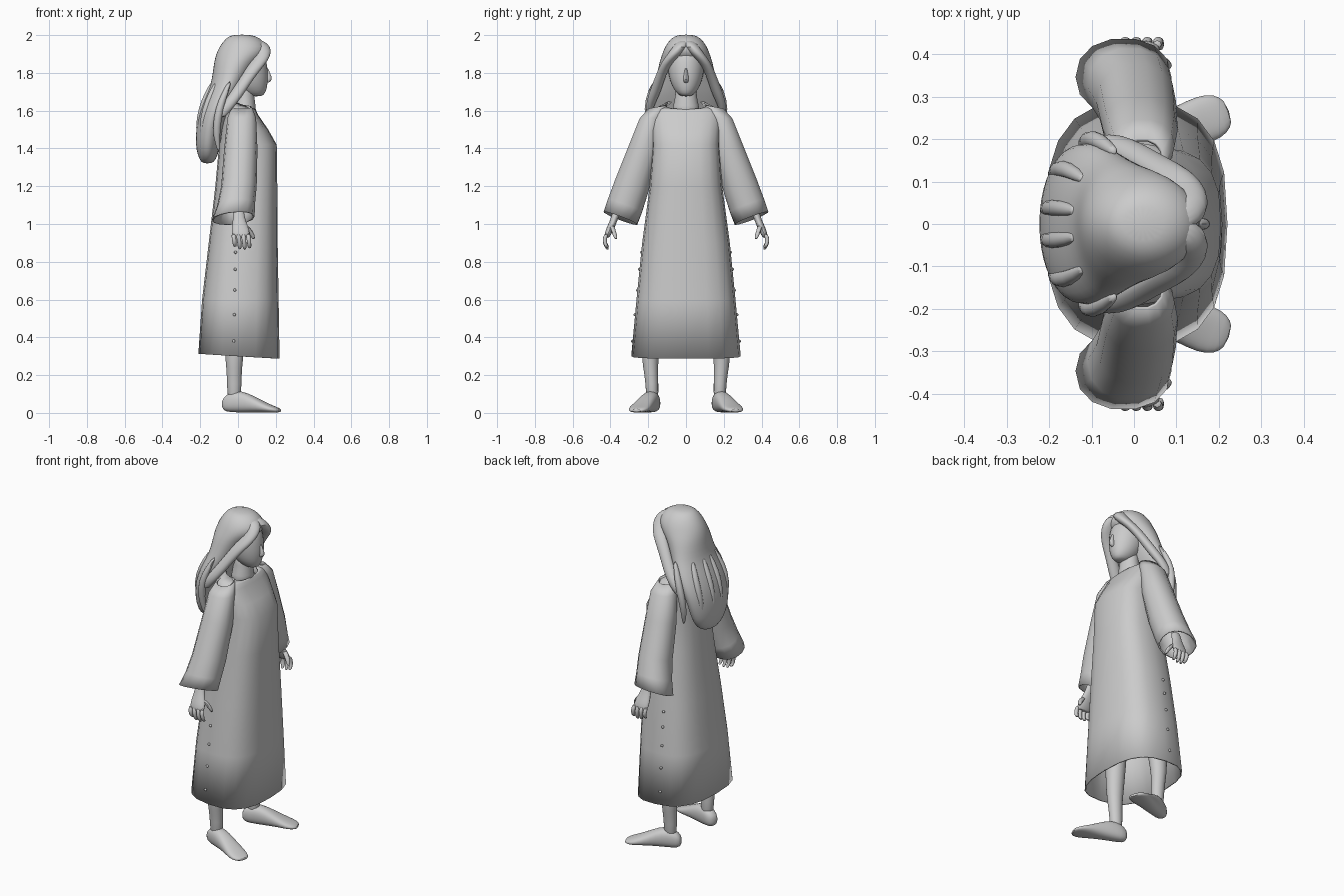
import bpy, bmesh, math
from mathutils import Vector

grey = bpy.data.materials.new("plain grey")
grey.diffuse_color = (0.6, 0.6, 0.6, 1)


def finish(name, bm, mirror=False, sub=0, thick=0, angle=50):
    bmesh.ops.recalc_face_normals(bm, faces=bm.faces)
    me = bpy.data.meshes.new(name)
    bm.to_mesh(me)
    bm.free()
    ob = bpy.data.objects.new(name, me)
    bpy.context.collection.objects.link(ob)
    me.materials.append(grey)
    if thick:
        m = ob.modifiers.new("Thickness", 'SOLIDIFY')
        m.thickness = thick
    if mirror:
        m = ob.modifiers.new("Mirror", 'MIRROR')
        m.use_axis = (False, True, False)
        m.use_mirror_merge = False
    if sub:
        m = ob.modifiers.new("Smooth", 'SUBSURF')
        m.levels = m.render_levels = sub
    bpy.ops.object.select_all(action='DESELECT')
    ob.select_set(True)
    bpy.context.view_layer.objects.active = ob
    bpy.ops.object.shade_smooth_by_angle(angle=math.radians(angle))
    return ob


def sp(v, power):
    return math.copysign(abs(v) ** (2 / power), v)


def loft(bm, sections, n=16, power=2.0, caps=True):
    """Skin a chain of rings, each given as (centre, u axis, v axis)."""
    rings = []
    for c, u, v in sections:
        ring = []
        for i in range(n):
            a = 2 * math.pi * i / n
            p = Vector(c) + Vector(u) * sp(math.cos(a), power) + Vector(v) * sp(math.sin(a), power)
            ring.append(bm.verts.new(p))
        rings.append(ring)
    for a, b in zip(rings, rings[1:]):
        for i in range(n):
            j = (i + 1) % n
            bm.faces.new((a[i], a[j], b[j], b[i]))
    if caps:
        bm.faces.new(rings[0])
        bm.faces.new(rings[-1])


def level(cx, cy, z, rx, ry, tx=0, ty=0):
    """Roughly horizontal ring, optionally tilted."""
    return (cx, cy, z), (rx, 0, tx * rx), (0, ry, ty * ry)


def span(x0, x1, z, ry, tx=0):
    return level((x0 + x1) / 2, 0, z, (x1 - x0) / 2, ry, tx)


def part(name, sections, n=16, power=2.0, caps=True, **kw):
    bm = bmesh.new()
    loft(bm, sections, n, power, caps)
    return finish(name, bm, **kw)


# Long dress, open at hem and neck
part("dress", [span(-.21, .22, .30, .29, -.06), span(-.19, .215, .60, .262),
               span(-.155, .21, .90, .232), span(-.12, .208, 1.20, .192),
               span(-.10, .205, 1.42, .178), span(-.088, .16, 1.50, .183),
               span(-.07, .105, 1.58, .19), span(-.06, .095, 1.612, .165, -.1),
               span(-.04, .09, 1.632, .11, -.35)],
     n=20, power=2.7, caps=False, thick=.008, angle=35)

# Flared sleeves
part("sleeves", [level(.02, .15, 1.618, .045, .045, 0, -.3), level(.02, .185, 1.56, .068, .055, 0, -.1),
                 level(.015, .222, 1.40, .08, .072, 0, .3), level(.005, .288, 1.20, .086, .083, 0, .35),
                 level(-.01, .322, 1.10, .092, .085, .05, .37), level(-.025, .347, 1.03, .105, .083, .1, .375)],
     n=14, power=2.2, caps=False, thick=.008, mirror=True)

# Side buttons
bm = bmesh.new()
for z, y in ((.85, .236), (.76, .246), (.65, .257), (.52, .27), (.38, .283)):
    r = bmesh.ops.create_uvsphere(bm, u_segments=8, v_segments=6, radius=.008)
    bmesh.ops.translate(bm, verts=r["verts"], vec=(-.03 + .02 * z, y, z))
finish("buttons", bm, mirror=True)

# Legs and turned-out feet
part("legs", [level(-.02, .178, .05, .036, .034), level(-.02, .18, .16, .039, .034),
              level(-.02, .188, .24, .042, .04), level(-.02, .19, .32, .052, .047),
              level(-.01, .17, .50, .06, .06), level(0, .14, .85, .075, .075)],
     mirror=True, sub=1)
foot = [(-.083, .163, .045, .015, .02), (-.065, .165, .05, .034, .046), (-.01, .182, .062, .042, .06),
        (.05, .202, .054, .045, .053), (.11, .225, .038, .05, .036), (.17, .248, .022, .056, .021),
        (.205, .26, .016, .046, .014), (.224, .265, .012, .025, .008)]
part("feet", [((x, y, z), (-.35 * w, w, 0), (0, 0, h)) for x, y, z, w, h in foot],
     power=2.4, mirror=True, sub=1)

# Hands: palm, four curled fingers and a thumb
bm = bmesh.new()
loft(bm, [level(0, .355, 1.10, .032, .025), level(.005, .378, 1.03, .03, .02),
          level(.01, .395, .99, .045, .022), level(.015, .413, .95, .05, .02),
          level(.015, .42, .925, .044, .013)], 12)
for i, drop in enumerate((.0, -.014, -.016, -.008)):
    x = -.024 + i * .026
    loft(bm, [level(x, .42, .95, .013, .013), level(x + .003, .432, .922, .013, .012),
              level(x + .006, .428, .895 + drop / 2, .012, .011),
              level(x + .008, .412, .878 + drop, .009, .009)], 8)
loft(bm, [level(.035, .395, .995, .018, .016), level(.062, .385, .965, .017, .014),
          level(.077, .376, .94, .013, .012), level(.083, .37, .918, .008, .008)], 8)
finish("hands", bm, mirror=True, sub=1)

# Neck and head with a small pointed nose
part("neck", [level(.03, 0, 1.56, .075, .085), level(.035, 0, 1.63, .058, .068),
              level(.035, 0, 1.68, .052, .056), level(.03, 0, 1.76, .052, .056)], sub=1)
bm = bmesh.new()
loft(bm, [span(.07, .125, 1.675, .024), span(.02, .147, 1.692, .05), span(-.02, .157, 1.73, .077),
          span(-.05, .163, 1.78, .092), span(-.07, .158, 1.83, .1), span(-.07, .15, 1.88, .098),
          span(-.05, .12, 1.94, .07)], 16)
loft(bm, [level(.150, 0, 1.745, .012, .012), level(.163, 0, 1.765, .024, .017),
          level(.157, 0, 1.79, .017, .012), level(.15, 0, 1.83, .01, .007)], 8)
finish("head", bm, sub=1)

# Hair: cap flowing into a long rounded fall down the back
part("hair", [span(-.03, .07, 2.003, .04), span(-.065, .12, 1.985, .08), span(-.1, .16, 1.94, .113),
              span(-.118, .155, 1.90, .128), span(-.128, .11, 1.86, .142), span(-.135, .07, 1.80, .155),
              span(-.145, .04, 1.74, .17), span(-.172, .01, 1.68, .19), span(-.2, -.035, 1.61, .195),
              span(-.218, -.07, 1.54, .185), span(-.226, -.085, 1.46, .165),
              span(-.222, -.1, 1.39, .14), span(-.205, -.115, 1.34, .095), span(-.185, -.14, 1.32, .04)],
     n=18, sub=1)

# Parted fringe sweeping back along each side of the face
part("fringe", [level(.10, .01, 1.975, .03, .03), level(.135, .03, 1.94, .043, .04),
                level(.132, .07, 1.89, .044, .036), level(.10, .108, 1.845, .045, .03),
                level(.06, .132, 1.79, .04, .028), level(.02, .153, 1.73, .038, .03),
                level(-.02, .175, 1.67, .04, .03), level(-.06, .195, 1.615, .035, .02),
                level(-.09, .19, 1.56, .02, .012)],
     n=12, mirror=True, sub=1)

# Raised strands on the fall of hair
bm = bmesh.new()
for x, y, lean in ((-.17, .10, .03), (-.19, .03, .008), (-.1, .165, .035)):
    loft(bm, [level(x + .06, y, 1.76, .012, .012), level(x + .015, y + lean, 1.66, .022, .022),
              level(x - .01, y + lean, 1.56, .024, .022), level(x - .015, y + lean / 2, 1.46, .02, .018),
              level(x, y, 1.38, .007, .007)], 8)
finish("hair_strands", bm, mirror=True, sub=1)
